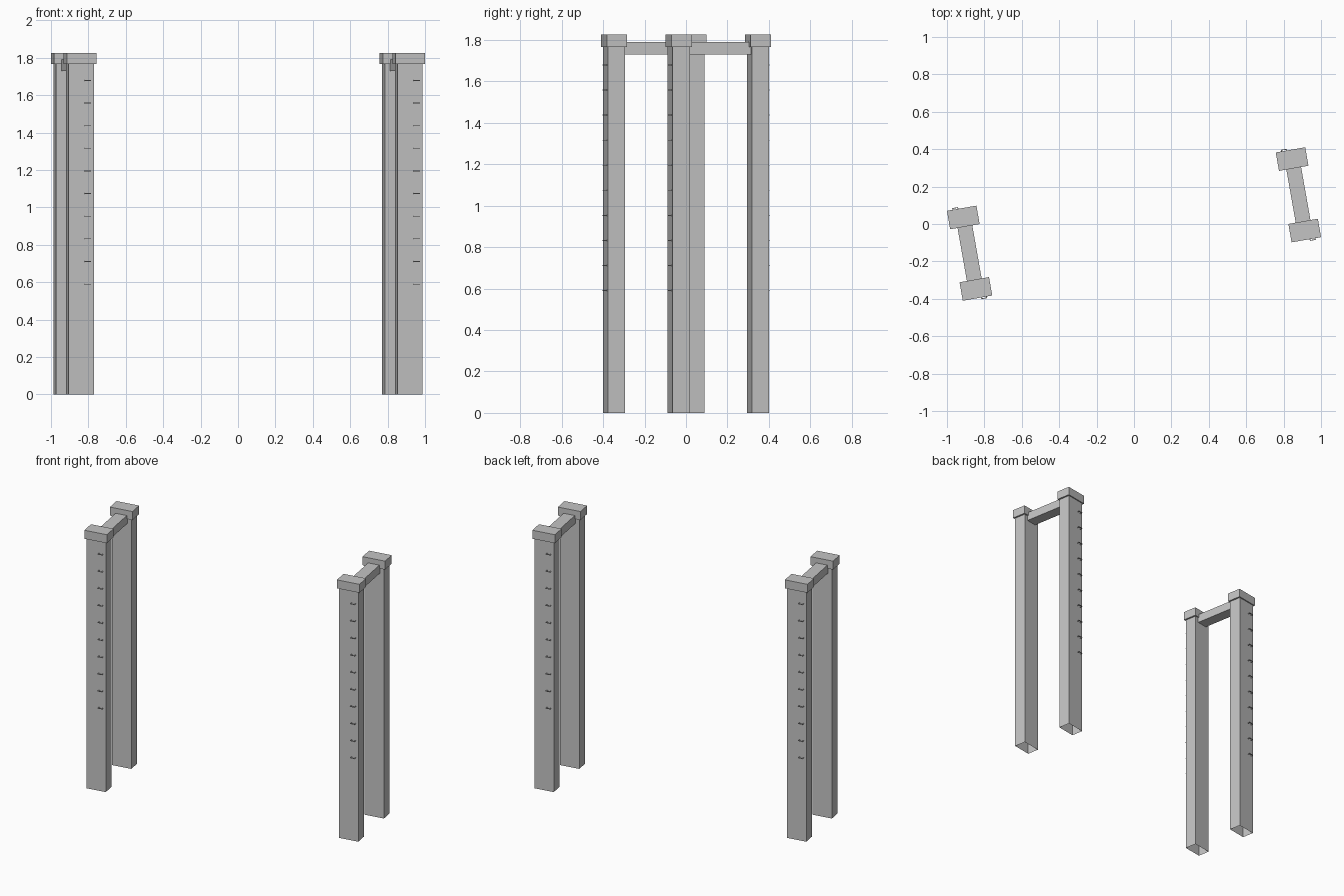
import bpy, bmesh
from math import radians
from mathutils import Matrix, Vector

cube = bpy.data.objects.get("Cube")
if cube:
    bpy.data.objects.remove(cube, do_unlink=True)

grey = bpy.data.materials.new("concrete_grey")
grey.use_nodes = True
colour = (0.55, 0.55, 0.55, 1)
grey.diffuse_color = colour
grey.node_tree.nodes["Principled BSDF"].inputs["Base Color"].default_value = colour


def add_box(bm, centre, size, open_bottom=False):
    """Add a box to bm, optionally without its underside."""
    place = Matrix.Translation(centre) @ Matrix.Diagonal((*size, 1))
    verts = bmesh.ops.create_cube(bm, size=1, matrix=place)["verts"]
    if open_bottom:
        faces = {f for v in verts for f in v.link_faces}
        lowest = min(faces, key=lambda f: f.calc_center_median().z)
        bmesh.ops.delete(bm, geom=[lowest], context="FACES_ONLY")


def finish(bm, name, matrix):
    mesh = bpy.data.meshes.new(name)
    bm.to_mesh(mesh)
    bm.free()
    mesh.materials.append(grey)
    obj = bpy.data.objects.new(name, mesh)
    obj.matrix_world = matrix
    bpy.context.collection.objects.link(obj)


def box(name, matrix, centre, size, open_bottom=False):
    bm = bmesh.new()
    add_box(bm, centre, size, open_bottom)
    finish(bm, name, matrix)


HALF_SPAN = 0.194      # pillar centre from the middle of its frame
PILLAR = (0.136, 0.084)
WIRE = 0.004           # rung thickness
REACH = 0.015          # rung distance from the pillar face

for side, turn in (("left", 0), ("right", 180)):
    # the two frames are half-turn copies of each other
    frame = (Matrix.Rotation(radians(turn), 4, "Z")
             @ Matrix.Translation((0.879, 0.156, 0))
             @ Matrix.Rotation(radians(10), 4, "Z"))

    # crossbeam between the pillars
    box(f"{side}_crossbeam", frame, (0, 0, 1.76), (0.08, 2 * HALF_SPAN - 0.07, 0.06))

    for end, half_turn in (("a", 0), ("b", 180)):
        # each pillar faces outward along its local -y
        post = (frame @ Matrix.Rotation(radians(half_turn), 4, "Z")
                @ Matrix.Translation((0, -HALF_SPAN, 0)))
        box(f"{side}_pillar_{end}", post, (0, 0, 0.89), (*PILLAR, 1.78), open_bottom=True)
        box(f"{side}_cap_{end}", post, (0, 0, 1.796), (0.16, 0.1, 0.06))

        # climbing rungs bent from thin wire
        bm = bmesh.new()
        face_y = -PILLAR[1] / 2
        for i in range(10):
            mid = Vector((0.034, face_y, 0.59 + i * 0.121))
            add_box(bm, mid + Vector((0, -REACH, 0)), (0.032, WIRE, WIRE))
            for s in (-1, 1):
                add_box(bm, mid + Vector((s * 0.014, -REACH / 2, 0)), (WIRE, REACH, WIRE))
        finish(bm, f"{side}_rungs_{end}", post)
